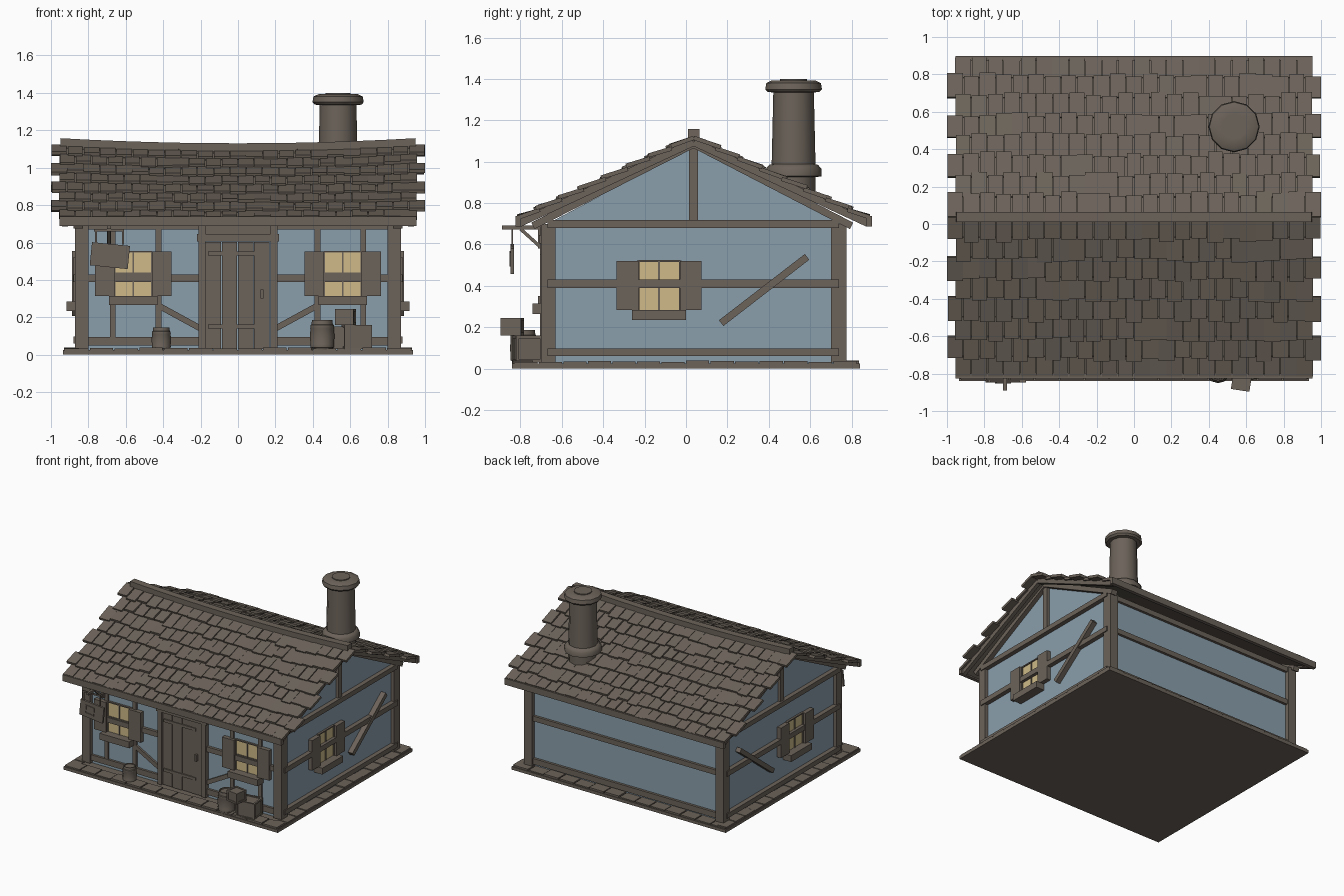
import bpy, bmesh, math, random
from mathutils import Vector, Matrix

if "Cube" in bpy.data.objects:
    bpy.data.objects.remove(bpy.data.objects["Cube"])

random.seed(4)


def material(name, rgb):
    m = bpy.data.materials.new(name)
    m.diffuse_color = (*rgb, 1)
    m.use_nodes = True
    m.node_tree.nodes["Principled BSDF"].inputs["Base Color"].default_value = m.diffuse_color
    return m


WOOD = material("weathered wood", (0.150, 0.125, 0.102))
PLASTER = material("blue grey plaster", (0.255, 0.345, 0.415))
GLASS = material("warm window glass", (0.62, 0.49, 0.25))


def finish(name, bm, mat, smooth=False):
    bmesh.ops.recalc_face_normals(bm, faces=bm.faces)
    me = bpy.data.meshes.new(name)
    bm.to_mesh(me)
    bm.free()
    me.materials.append(mat)
    ob = bpy.data.objects.new(name, me)
    bpy.context.collection.objects.link(ob)
    if smooth:
        bpy.ops.object.select_all(action='DESELECT')
        ob.select_set(True)
        bpy.context.view_layer.objects.active = ob
        bpy.ops.object.shade_smooth_by_angle(angle=math.radians(40))
    return ob


def add_box(bm, x0, x1, y0, y1, z0, z1, rot=None):
    c = Vector(((x0 + x1) / 2, (y0 + y1) / 2, (z0 + z1) / 2))
    size = Matrix.Diagonal((abs(x1 - x0), abs(y1 - y0), abs(z1 - z0), 1))
    bmesh.ops.create_cube(bm, size=1, matrix=Matrix.Translation(c) @ (rot or Matrix()) @ size)


def boxes(name, mat, items):
    bm = bmesh.new()
    for it in items:
        add_box(bm, *it)
    return finish(name, bm, mat)


def add_beam(bm, p, q, w, d, side):
    """Bar from p to q; d is its depth along the side axis, w its width."""
    p, q, s = Vector(p), Vector(q), Vector(side)
    u = (q - p).normalized()
    v = s.cross(u).normalized()
    rot = Matrix((u, v, s)).transposed().to_4x4()
    size = Matrix.Diagonal(((q - p).length, w, d, 1))
    bmesh.ops.create_cube(bm, size=1, matrix=Matrix.Translation((p + q) / 2) @ rot @ size)


def lathe(name, profile, x, y, seg, mat=WOOD):
    bm = bmesh.new()
    vs = [bm.verts.new((r, 0, z)) for r, z in profile]
    es = [bm.edges.new(e) for e in zip(vs, vs[1:])]
    bmesh.ops.spin(bm, geom=vs + es, cent=(0, 0, 0), axis=(0, 0, 1), angle=math.tau, steps=seg)
    bmesh.ops.remove_doubles(bm, verts=bm.verts, dist=0.0005)
    bmesh.ops.translate(bm, verts=bm.verts, vec=(x, y, 0))
    return finish(name, bm, mat, True)


RY = 0.037  # ridge line, slightly behind the centre

# Base slab with a border of planks
boxes("base_slab", WOOD, [(-.935, .935, -.84, .84, 0, .024)])
planks = []
for i in range(14):
    x, y = -.925 + i * .1325, -.83 + i * .1186
    for s in (-1, 1):
        h = .032 + random.uniform(0, .007)
        planks.append((x, x + .125, s * .835, s * .74, .015, h))
        planks.append((s * .93, s * .85, y, y + .112, .015, h))
boxes("base_border_planks", WOOD, planks)

# Plaster house body, one gabled profile along x
bm = bmesh.new()
outline = [(-.67, .02), (.745, .02), (.745, .70), (RY, 1.075), (-.67, .70)]
f = bm.faces.new([bm.verts.new((-.845, y, z)) for y, z in outline])
ext = bmesh.ops.extrude_face_region(bm, geom=[f])
bmesh.ops.translate(bm, vec=(1.69, 0, 0), verts=[v for v in ext["geom"] if isinstance(v, bmesh.types.BMVert)])
finish("plaster_walls", bm, PLASTER)

# Timber frame
frame = []
for s in (-1, 1):
    frame += [(s * .80, s * .872, -.70, -.63, .03, .70), (s * .80, s * .872, .70, .775, .03, .70)]
    for z0, z1 in ((.06, .097), (.39, .43), (.68, .718)):
        frame.append((s * .83, s * .88, -.67, .74, z0, z1))
    frame.append((s * .83, s * .868, RY - .022, RY + .022, .71, 1.08))
    frame += [(s * .195, s * .84, -.688, -.65, .05, .095), (s * .195, s * .84, -.692, -.65, .39, .43)]
    frame += [(s * a, s * b, -.685, -.65, .06, .70) for a, b in ((.41, .44), (.655, .685))]
for z0, z1 in ((.05, .095), (.39, .43), (.66, .70)):
    frame.append((-.84, .84, .73, .765, z0, z1))
frame.append((-.84, .84, -.685, -.65, .67, .70))
boxes("timber_frame", WOOD, frame)

# Diagonal braces and gable rafters
bm = bmesh.new()
for s in (-1, 1):
    add_beam(bm, (s * .20, -.672, .14), (s * .42, -.672, .26), .032, .028, (0, 1, 0))
    add_beam(bm, (s * .868, .17, .22), (s * .868, .585, .54), .035, .04, (1, 0, 0))
    for e in (-.74, .80):
        add_beam(bm, (s * .855, RY, 1.085), (s * .855, e, .69), .035, .05, (1, 0, 0))
finish("braces_and_rafters", bm, WOOD)

# Door with frame, planks, hinges and handle
door = [(-.21, -.175, -.705, -.65, .03, .69), (.175, .21, -.705, -.65, .03, .69),
        (-.22, .22, -.71, -.65, .605, .645), (-.175, .175, -.68, -.65, .64, .69)]
door += [(-.173 + i * .0865, -.091 + i * .0865, -.69 - .004 * (i % 2), -.65, .03, .603) for i in range(4)]
door += [(-.16, .12, -.70, -.68, z, z + .022) for z in (.14, .53)]
door += [(.12, .135, -.715, -.68, .30, .35)]
boxes("front_door", WOOD, door)


# Windows: glass plate, glazing bars, shutters, sill; built flat then placed
def window(name, place):
    def make(part, mat, items):
        ob = boxes(name + "_" + part, mat, items)
        ob.data.transform(place)
    make("glass", GLASS, [(-.10, .10, -.008, .0, -.118, .118)])
    make("bars", WOOD, [(-.005, .005, -.014, 0, -.118, .118), (-.10, .10, -.013, 0, -.006, .006),
                        (-.108, -.095, -.016, 0, -.12, .12), (.095, .108, -.016, 0, -.12, .12),
                        (-.1, .1, -.016, 0, .113, .122)])
    make("shutters", WOOD, [(s * .10, s * .205, -.034, 0, -.118, .118) for s in (-1, 1)])
    make("sill", WOOD, [(-.13, .13, -.07, .01, -.168, -.118)])


for s, n in ((-1, "left"), (1, "right")):
    window("front_%s_window" % n, Matrix.Translation((s * .56, -.672, .433)))
    window("%s_side_window" % n, Matrix.Translation((s * .848, -.13, .402)) @ Matrix.Rotation(s * math.pi / 2, 4, 'Z'))


# Roof surface: t = 0 at the ridge, 1 at the eave; the ridge sags in the middle
def roof_point(x, t, side):
    sag = .03 * max(0, 1 - x * x) * (1 - t)
    return Vector((x, RY + side * .85 * t, 1.115 - .40 * t - sag))


for side, n in ((-1, "front"), (1, "back")):
    # sagging deck below the tiles
    bm = bmesh.new()
    rows = [[bm.verts.new(roof_point(-.93 + 1.86 * i / 12, t, side) - Vector((0, 0, dz))) for i in range(13)]
            for t, dz in ((0, 0), (1, 0), (1, .024), (0, .024))]
    for a in range(4):
        r, q = rows[a], rows[(a + 1) % 4]
        for i in range(12):
            bm.faces.new((r[i], r[i + 1], q[i + 1], q[i]))
    bm.faces.new([r[0] for r in rows])
    bm.faces.new([r[12] for r in rows])
    finish(n + "_roof_deck", bm, WOOD)
    # overlapping shingles, alternate rows shifted
    bm = bmesh.new()
    for row in range(8):
        off = .043 if row % 2 else 0
        for c in range(23 if row % 2 == 0 else 22):
            x = -.957 + off + c * .087
            w = random.uniform(.076, .088)
            t0, t1 = row / 8 + .0, (row + 1) / 8 + .022 + random.uniform(-.018, .012)
            t1 = min(t1, 1.0)
            top, low = roof_point(x, t0, side), roof_point(x, t1, side)
            low.z += .014 + random.uniform(0, .008)
            top.z += .003
            u = (low - top).normalized()
            nrm = Vector((1, 0, 0)).cross(u) * -side
            nrm = nrm if nrm.z > 0 else -nrm
            add_beam(bm, top, low, w, .02, nrm)
    finish(n + "_roof_shingles", bm, WOOD)
    # eave board and gable edge boards
    y = RY + side * .848
    boxes(n + "_eave_board", WOOD, [(-.955, .955, y - .014, y + .014, .688, .738)])
    bm = bmesh.new()
    for s in (-1, 1):
        a, b = roof_point(s * .925, 0, side), roof_point(s * .925, .99, side)
        d = Vector((0, 0, .016))
        add_beam(bm, a - d, b - d, .036, .03, (1, 0, 0))
    finish(n + "_gable_boards", bm, WOOD)

# Ridge beam following the sag
bm = bmesh.new()
for i in range(12):
    a, b = (roof_point(-.95 + 1.9 * k / 12, 0, 1) + Vector((0, 0, .018)) for k in (i, i + 1))
    add_beam(bm, a, b, .055, .055, (0, 1, 0))
finish("ridge_beam", bm, WOOD)

# Round chimney
lathe("chimney", [(0, .70), (.106, .70), (.106, .925), (.135, .93), (.135, .965), (.118, .985), (.106, .988),
                  (.098, 1.335), (.125, 1.337), (.137, 1.35), (.132, 1.38), (.105, 1.393), (.066, 1.393),
                  (.066, 1.4), (0, 1.4)], .535, .52, 12)


# Barrels
def barrel(name, x, y, r, z0, h):
    prof = [(0, 0), (.80, 0), (.84, .14), (.92, .16), (.94, .26), (.92, .28), (.97, .5), (.92, .72),
            (.94, .74), (.92, .84), (.84, .86), (.80, 1), (.70, 1), (.68, .95), (0, .95)]
    lathe(name, [(a * r, z0 + b * h) for a, b in prof], x, y, 12)


barrel("left_barrel", -.41, -.765, .054, .012, .133)
barrel("right_barrel", .45, -.785, .068, .012, .175)


# Crates with raised corner rails
def crate(name, c, half, ang):
    bm = bmesh.new()
    hx, hy, hz = half
    k = .9
    add_box(bm, -hx * k, hx * k, -hy * k, hy * k, -hz * k, hz * k)
    e = .014
    for a in (-1, 1):
        for b in (-1, 1):
            add_box(bm, a * hx, a * (hx - e), b * hy, b * (hy - e), -hz, hz)
            add_box(bm, -hx, hx, a * hy, a * (hy - e), b * hz, b * (hz - e))
            add_box(bm, a * hx, a * (hx - e), -hy, hy, b * hz, b * (hz - e))
    bmesh.ops.transform(bm, matrix=Matrix.Translation(c) @ Matrix.Rotation(ang, 4, 'Z'), verts=bm.verts)
    finish(name, bm, WOOD)


crate("large_crate", (.635, -.765, .095), (.075, .065, .065), .12)
crate("small_crate", (.54, -.735, .09), (.04, .035, .06), 0)
crate("top_crate", (.575, -.84, .202), (.05, .05, .042), -.15)

# Hanging sign: bracket, chains, tilted board with a square frame
bm = bmesh.new()
add_box(bm, -.70, -.68, -.89, -.69, .672, .692)
add_box(bm, -.70, -.68, -.715, -.685, .58, .69)
add_beam(bm, (-.69, -.70, .585), (-.69, -.80, .675), .016, .016, (1, 0, 0))
add_box(bm, -.77, -.61, -.844, -.836, .66, .672)
for x in (-.76, -.615):
    add_box(bm, x - .005, x + .005, -.844, -.836, .59, .67)
finish("sign_bracket", bm, WOOD)
bm = bmesh.new()
add_box(bm, -.102, .102, -.008, .008, -.062, .062)
for s in (-1, 1):
    add_box(bm, -.05, .02, -.013, 0, s * .03 - .004, s * .03 + .004)
    add_box(bm, -.015 + s * .031, -.015 + s * .039, -.013, 0, -.034, .034)
bmesh.ops.transform(bm, verts=bm.verts,
                    matrix=Matrix.Translation((-.685, -.84, .53)) @ Matrix.Rotation(.1, 4, 'Y'))
finish("sign_board", bm, WOOD)
